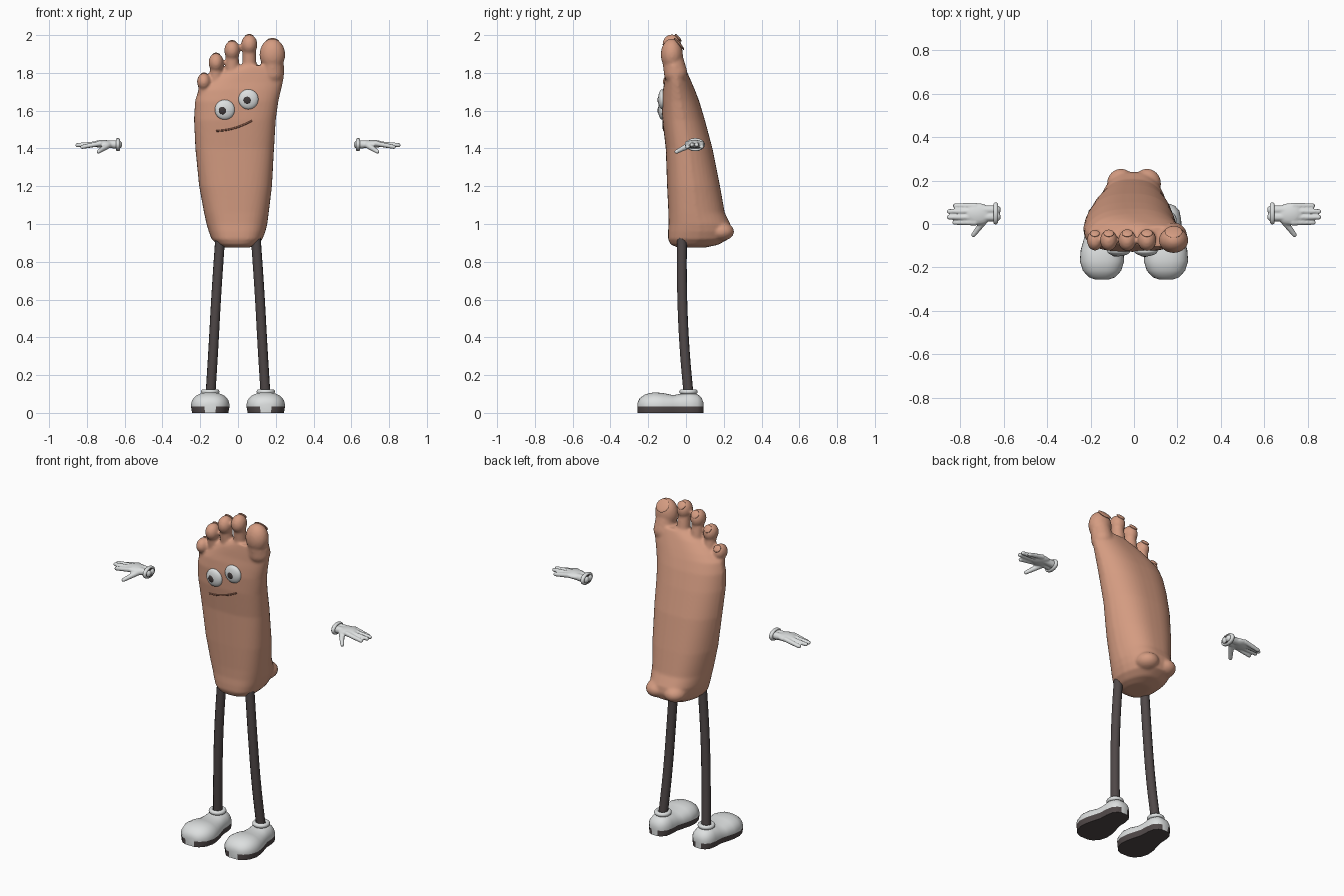
import bpy, bmesh, math
from mathutils import Matrix, Vector
from mathutils.bvhtree import BVHTree

cube = bpy.data.objects.get("Cube")
if cube:
    bpy.data.objects.remove(cube)


def material(name, rgb):
    m = bpy.data.materials.new(name)
    m.use_nodes = True
    m.diffuse_color = (*rgb, 1)
    m.node_tree.nodes["Principled BSDF"].inputs["Base Color"].default_value = (*rgb, 1)
    return m


SKIN = material("skin", (0.66, 0.33, 0.22))
CREASE = material("mouth_crease", (0.26, 0.11, 0.07))
WHITE = material("white", (0.72, 0.74, 0.74))
DARK = material("dark_brown", (0.08, 0.065, 0.065))
PUPIL = material("pupil", (0.05, 0.04, 0.04))


def finish(bm, name, *mats, angle=50):
    bmesh.ops.recalc_face_normals(bm, faces=bm.faces)
    me = bpy.data.meshes.new(name)
    bm.to_mesh(me)
    bm.free()
    ob = bpy.data.objects.new(name, me)
    bpy.context.collection.objects.link(ob)
    for m in mats:
        me.materials.append(m)
    bpy.ops.object.select_all(action="DESELECT")
    ob.select_set(True)
    bpy.context.view_layer.objects.active = ob
    bpy.ops.object.shade_smooth_by_angle(angle=math.radians(angle))
    return ob


def blend(ob, voxel, smooth):
    """Fuse overlapping shells into one soft skin."""
    r = ob.modifiers.new("fuse", "REMESH")
    r.mode, r.voxel_size, r.use_smooth_shade = "VOXEL", voxel, True
    s = ob.modifiers.new("soften", "SMOOTH")
    s.factor, s.iterations = 0.5, smooth


def ball(bm, centre, radii, rot=None):
    mat = Matrix.Translation(centre) @ (rot or Matrix()) @ Matrix.Diagonal((*radii, 1))
    bmesh.ops.create_uvsphere(bm, u_segments=24, v_segments=14, radius=1, matrix=mat)


def capsule(bm, p, q, r1, r2):
    p, q = Vector(p), Vector(q)
    d = q - p
    mat = Matrix.Translation((p + q) / 2) @ d.to_track_quat("Z", "Y").to_matrix().to_4x4()
    bmesh.ops.create_cone(bm, cap_ends=True, segments=16, radius1=r1, radius2=r2,
                          depth=d.length, matrix=mat)
    ball(bm, p, (r1,) * 3)
    ball(bm, q, (r2,) * 3)


def loft(bm, rings):
    rings = [[bm.verts.new(p) for p in ring] for ring in rings]
    n = len(rings[0])
    for a, b in zip(rings, rings[1:]):
        for i in range(n):
            bm.faces.new((a[i], a[(i + 1) % n], b[(i + 1) % n], b[i]))
    bm.faces.new(rings[0])
    bm.faces.new(rings[-1])


def tube(name, points, radius, mat):
    cu = bpy.data.curves.new(name, "CURVE")
    cu.dimensions = "3D"
    cu.bevel_depth, cu.bevel_resolution, cu.use_fill_caps = radius, 4, True
    sp = cu.splines.new("BEZIER")
    sp.bezier_points.add(len(points) - 1)
    for bp, p in zip(sp.bezier_points, points):
        bp.co = p
        bp.handle_left_type = bp.handle_right_type = "AUTO"
    cu.materials.append(mat)
    ob = bpy.data.objects.new(name, cu)
    bpy.context.collection.objects.link(ob)
    return ob


def power(v, e):
    return math.copysign(abs(v) ** e, v)


# Body: stacked sections (height, left edge, right edge, front, back)
SECTIONS = [
    (0.875, -0.07, 0.06, -0.04, 0.10), (0.89, -0.11, 0.10, -0.08, 0.17),
    (0.92, -0.14, 0.13, -0.095, 0.225), (0.96, -0.155, 0.145, -0.095, 0.24),
    (1.00, -0.167, 0.155, -0.092, 0.235), (1.06, -0.18, 0.163, -0.093, 0.205),
    (1.20, -0.206, 0.18, -0.10, 0.18), (1.40, -0.226, 0.191, -0.107, 0.14),
    (1.55, -0.233, 0.20, -0.125, 0.10), (1.65, -0.228, 0.214, -0.128, 0.07),
    (1.71, -0.21, 0.228, -0.122, 0.047), (1.75, -0.165, 0.238, -0.115, 0.03),
    (1.80, -0.09, 0.245, -0.11, 0.008), (1.84, 0.01, 0.245, -0.105, -0.01),
]
bm = bmesh.new()
rings = []
for z, x0, x1, y0, y1 in SECTIONS:
    ring = []
    for i in range(40):
        a = math.tau * i / 40
        u, v = power(math.cos(a), 0.72), power(math.sin(a), 0.72)
        taper = 1 - 0.22 * max(0, v)
        ring.append(((x0 + x1) / 2 + u * taper * (x1 - x0) / 2,
                     (y0 + y1) / 2 + v * (y1 - y0) / 2, z))
    rings.append(ring)
loft(bm, rings)
for x in (-0.06, 0.06):
    ball(bm, (x, 0.185, 0.96), (0.065, 0.07, 0.05))

# Toes: (x, tip height, half width, root height)
TOES = [(0.182, 1.982, 0.068, 1.80), (0.06, 2.004, 0.043, 1.80), (-0.031, 1.972, 0.042, 1.76),
        (-0.116, 1.905, 0.040, 1.70), (-0.18, 1.80, 0.037, 1.66)]
nails = bmesh.new()
tilt = Matrix.Rotation(math.radians(-50), 4, "X")
for x, top, r, root in TOES:
    tall, deep = r * 1.25, 0.035 + r * 0.35
    tip = Vector((x, -0.075, top - tall))
    capsule(bm, (x, -0.055, root), tip, r * 0.92, r * 0.80)
    ball(bm, tip, (r, deep, tall))
    ball(nails, tip + Vector((0, deep * 0.66, tall * 0.66)), (r * 0.6, r * 0.6, 0.008), tilt)
body = finish(bm, "foot_body", SKIN)
blend(body, 0.008, 5)
finish(nails, "toenails", SKIN)

# Face, placed on the front surface of the body
bpy.context.view_layer.update()
tree = BVHTree.FromObject(body, bpy.context.evaluated_depsgraph_get())


def front_y(x, z):
    hit = tree.ray_cast(Vector((x, -2, z)), Vector((0, 1, 0)))[0]
    return hit.y if hit else -0.12


for name, x, z, px in (("right", -0.07, 1.605, -0.08), ("left", 0.055, 1.66, 0.05)):
    y = front_y(x, z)
    bm = bmesh.new()
    ball(bm, (x, y, z), (0.053, 0.022, 0.053))
    finish(bm, name + "_eye", WHITE)
    bm = bmesh.new()
    ball(bm, (px, y - 0.017, z - 0.004), (0.021, 0.008, 0.021))
    finish(bm, name + "_pupil", PUPIL)

mouth = []
for i in range(9):
    t = i / 8
    x, z = -0.115 + 0.19 * t, 1.492 + 0.055 * t - 0.012 * math.sin(math.pi * t)
    mouth.append((x, front_y(x, z) + 0.001, z))
tube("mouth", mouth, 0.005, CREASE)

# Shoe stations: (y, half width, height)
SHOE = [(-0.256, 0.03, 0.055), (-0.245, 0.06, 0.078), (-0.215, 0.088, 0.099),
        (-0.17, 0.102, 0.109), (-0.12, 0.098, 0.105), (-0.07, 0.084, 0.094),
        (-0.03, 0.072, 0.10), (0.02, 0.07, 0.11), (0.06, 0.062, 0.10),
        (0.083, 0.042, 0.08), (0.092, 0.02, 0.055)]
SOLE = 0.034

for side, s in (("left", 1), ("right", -1)):
    # Leg
    tube(side + "_leg", [(s * 0.092, -0.022, 0.96), (s * 0.115, -0.02, 0.62),
                         (s * 0.13, -0.008, 0.35), (s * 0.146, 0.014, 0.09)], 0.026, DARK)
    # Shoe with dark sole
    cx = s * 0.147
    bm = bmesh.new()
    rings = []
    for y, w, h in SHOE:
        ring = [(cx - w * 0.94, y, 0), (cx + w * 0.94, y, 0)]
        for i in range(17):
            a = math.pi * i / 16
            ring.append((cx + w * power(math.cos(a), 0.85), y,
                         SOLE + (h - SOLE) * math.sin(a) ** 0.85))
        rings.append(ring)
    loft(bm, rings)
    for f in bm.faces:
        if len(f.verts) == 4 and min(v.co.z for v in f.verts) < 0.01:
            f.material_index = 1
    finish(bm, side + "_shoe", WHITE, DARK, angle=60)
    bpy.ops.mesh.primitive_torus_add(major_radius=0.036, minor_radius=0.013, major_segments=32,
                                     minor_segments=12, location=(cx, 0.013, 0.112))
    collar = bpy.context.object
    collar.name = side + "_shoe_collar"
    collar.data.materials.append(WHITE)
    bpy.ops.object.shade_smooth()

    # Gloved hand: palm, wrist, fingers and thumb
    bm = bmesh.new()
    ball(bm, (s * 0.715, 0.046, 1.424), (0.06, 0.05, 0.021))
    for y in (0.033, 0.065):
        capsule(bm, (s * 0.634, y, 1.42), (s * 0.72, y, 1.424), 0.022, 0.019)
    for y, length, z in ((0.084, 0.822, 1.408), (0.058, 0.85, 1.418),
                         (0.031, 0.85, 1.418), (0.007, 0.825, 1.408)):
        capsule(bm, (s * 0.73, y, 1.426), (s * length, y, z), 0.014, 0.011)
    capsule(bm, (s * 0.685, 0.02, 1.418), (s * 0.738, -0.05, 1.383), 0.017, 0.011)
    blend(finish(bm, side + "_hand", WHITE), 0.005, 2)
    # Cuff ring with a dark opening
    bpy.ops.mesh.primitive_torus_add(major_radius=0.04, minor_radius=0.011, major_segments=32,
                                     minor_segments=12, location=(s * 0.636, 0.049, 1.42),
                                     rotation=(0, math.pi / 2, 0))
    cuff = bpy.context.object
    cuff.name = side + "_cuff"
    cuff.scale = (0.68, 1, 1)
    cuff.data.materials.append(WHITE)
    bpy.ops.object.shade_smooth()
    bm = bmesh.new()
    mat = (Matrix.Translation((s * 0.629, 0.049, 1.42)) @ Matrix.Diagonal((1, 1, 0.66, 1))
           @ Matrix.Rotation(math.pi / 2, 4, "Y"))
    bmesh.ops.create_cone(bm, cap_ends=True, segments=32, radius1=0.036, radius2=0.036,
                          depth=0.008, matrix=mat)
    finish(bm, side + "_cuff_opening", DARK)
